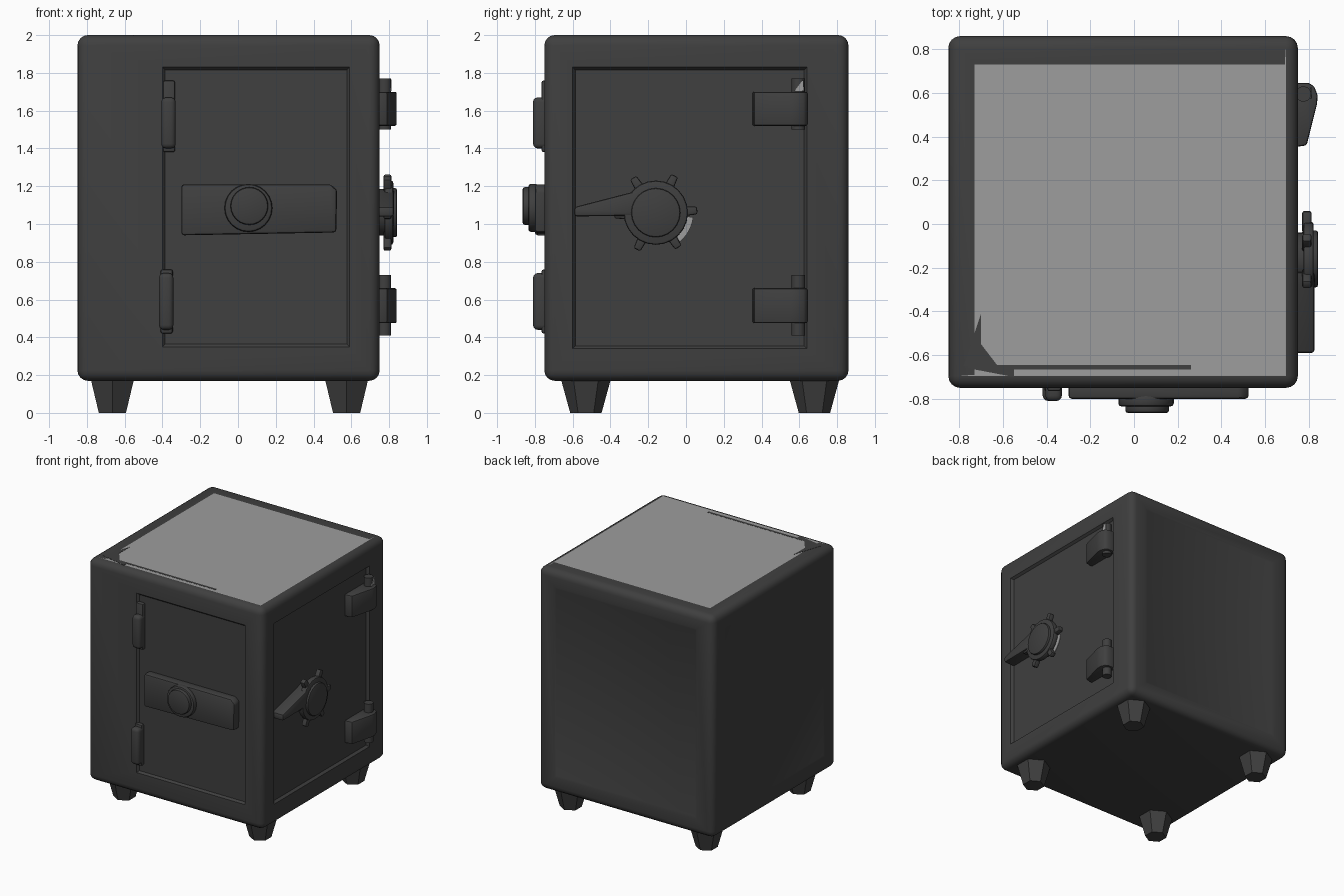
import bpy, bmesh, math
from mathutils import Vector

if "Cube" in bpy.data.objects:
    bpy.data.objects.remove(bpy.data.objects["Cube"])


def material(name, v):
    m = bpy.data.materials.new(name)
    m.diffuse_color = (v, v, v, 1)
    m.use_nodes = True
    m.node_tree.nodes["Principled BSDF"].inputs["Base Color"].default_value = m.diffuse_color
    return m


DARK = material("dark iron", 0.05)
LIGHT = material("light steel", 0.34)


def finish(name, bm, mats):
    bmesh.ops.recalc_face_normals(bm, faces=bm.faces[:])
    me = bpy.data.meshes.new(name)
    bm.to_mesh(me)
    bm.free()
    ob = bpy.data.objects.new(name, me)
    bpy.context.collection.objects.link(ob)
    for m in mats:
        me.materials.append(m)
    bpy.ops.object.select_all(action='DESELECT')
    ob.select_set(True)
    bpy.context.view_layer.objects.active = ob
    bpy.ops.object.shade_smooth_by_angle(angle=math.radians(32))
    return ob


def prism(name, pts, axis, lo, hi, bevel=0.0, mat=DARK, segments=2):
    """Extrude a 2D outline along an axis (x: y,z  y: x,z  z: x,y)."""
    place = {'x': lambda a, b, d: (d, a, b),
             'y': lambda a, b, d: (a, d, b),
             'z': lambda a, b, d: (a, b, d)}[axis]
    bm = bmesh.new()
    low = [bm.verts.new(place(a, b, lo)) for a, b in pts]
    top = [bm.verts.new(place(a, b, hi)) for a, b in pts]
    bm.faces.new(low)
    bm.faces.new(top)
    n = len(pts)
    for i in range(n):
        j = (i + 1) % n
        bm.faces.new((low[i], low[j], top[j], top[i]))
    bmesh.ops.recalc_face_normals(bm, faces=bm.faces[:])
    if bevel:
        # round only the real corners, not the facets of round outlines
        edges = [e for e in bm.edges if e.calc_face_angle() > 0.6]
        bmesh.ops.bevel(bm, geom=edges, offset=bevel, segments=segments,
                        affect='EDGES', profile=0.5)
    return finish(name, bm, [mat])


def rect(a0, a1, b0, b1):
    return [(a0, b0), (a1, b0), (a1, b1), (a0, b1)]


def circle(a, b, r, n=24, start=0.0, end=2 * math.pi):
    return [(a + r * math.cos(start + (end - start) * i / n),
             b + r * math.sin(start + (end - start) * i / n)) for i in range(n)]


# Safe body: rounded box with recessed panels and a light lid
bm = bmesh.new()
bmesh.ops.create_cube(bm, size=1)
for v in bm.verts:
    v.co = Vector((v.co.x * 1.60 - 0.05, v.co.y * 1.61 + 0.055, v.co.z * 1.83 + 1.085))
bmesh.ops.bevel(bm, geom=bm.edges[:], offset=0.055, segments=4, affect='EDGES', profile=0.5)


def panel(normal, a_range, b_range, depth, mat=0):
    """Cut a rectangular panel into the big face that points along normal."""
    nrm = Vector(normal)
    bm.normal_update()
    face = max((f for f in bm.faces if f.normal.dot(nrm) > 0.99), key=lambda f: f.calc_area())
    a, b = [i for i in range(3) if abs(normal[i]) < 0.5]
    bmesh.ops.inset_region(bm, faces=[face], thickness=0.04)
    mid = face.calc_center_median()
    for v in face.verts:
        hi_a, hi_b = v.co[a] > mid[a], v.co[b] > mid[b]
        v.co[a], v.co[b] = a_range[hi_a], b_range[hi_b]
    face.material_index = mat
    if depth:
        bmesh.ops.inset_region(bm, faces=[face], thickness=0.02, depth=-depth)


panel((0, -1, 0), (-0.40, 0.59), (0.35, 1.83), 0.016)
panel((1, 0, 0), (-0.60, 0.64), (0.34, 1.83), 0.02)
panel((-1, 0, 0), (-0.60, 0.71), (0.30, 1.87), 0.006)
panel((0, 1, 0), (-0.70, 0.60), (0.30, 1.87), 0.006)
panel((0, 0, 1), (-0.73, 0.69), (-0.69, 0.73), 0, 1)
# the light finish reaches the lid's front and right border
for f in bm.faces:
    c = f.calc_center_median()
    if f.normal.z > 0.99 and (c.y < -0.6 or c.x > 0.67):
        f.material_index = 1
finish("safe_body", bm, [DARK, LIGHT])

# Worn dark patches on the lid
prism("lid_corner_patch", [(-0.78, -0.65), (-0.60, -0.68), (-0.70, -0.55), (-0.70, -0.41)],
      'z', 1.996, 2.0015)
prism("lid_front_patch", [(-0.76, -0.66), (-0.55, -0.70), (-0.55, -0.665), (0.26, -0.665),
                          (0.26, -0.645), (-0.76, -0.645)], 'z', 1.996, 2.001)

# Tapered six-sided feet
for x, side in ((-0.665, "left"), (0.575, "right")):
    for y, end in ((-0.53, "front"), (0.68, "back")):
        bm = bmesh.new()
        bmesh.ops.create_cone(bm, cap_ends=True, segments=6, radius1=0.083,
                              radius2=0.138, depth=0.20)
        for v in bm.verts:
            v.co += Vector((x, y, 0.10))
        finish(f"foot_{end}_{side}", bm, [DARK])

# Front door: hinges with pins, handle plate and knob
for x, z0, z1, p0, p1, name in ((-0.368, 1.40, 1.67, 1.38, 1.76, "upper"),
                                (-0.38, 0.44, 0.74, 0.42, 0.76, "lower")):
    prism(f"front_hinge_{name}", rect(x - 0.038, x + 0.038, z0, z1),
          'y', -0.81, -0.72, 0.025, segments=3)
    prism(f"front_hinge_pin_{name}", rect(x - 0.03, x + 0.035, p0, p1),
          'y', -0.765, -0.72, 0.012)
prism("handle_plate", [(-0.30, 0.94), (0.52, 0.955), (0.525, 1.18), (0.49, 1.21), (-0.30, 1.21)],
      'y', -0.80, -0.72, 0.015)
prism("knob_base", circle(0.055, 1.085, 0.127), 'y', -0.835, -0.78, 0.014)
prism("knob_cap", circle(0.06, 1.095, 0.10), 'y', -0.865, -0.82, 0.012)

# Right door: tapered strap hinges with pins
strap = [(0.72, 0.35), (0.79, 0.36), (0.815, 0.46), (0.838, 0.55), (0.84, 0.59),
         (0.825, 0.63), (0.80, 0.645), (0.72, 0.645)]
for z0, z1, p0, p1, name in ((1.52, 1.70, 1.50, 1.77, "upper"),
                             (0.475, 0.66, 0.41, 0.73, "lower")):
    prism(f"side_hinge_{name}", strap, 'z', z0, z1, 0.01)
    prism(f"side_hinge_pin_{name}", circle(0.775, 0.595, 0.036, 12), 'z', p0, p1)
prism("hinge_wear_mark", [(0.575, 1.705), (0.625, 1.705), (0.62, 1.765)], 'x', 0.806, 0.813, mat=LIGHT)

# Right door: spoked wheel on a hub with a locking arm
WY, WZ = -0.16, 1.06
prism("wheel_boss", circle(WY, WZ, 0.12), 'x', 0.71, 0.79)
prism("wheel_rim", circle(WY, WZ, 0.17), 'x', 0.775, 0.822, 0.012)
prism("wheel_face", circle(WY, WZ, 0.13), 'x', 0.80, 0.842, 0.01)
for i in range(6):
    t = math.radians(3 + 60 * i)
    c, s = math.cos(t), math.sin(t)
    pts = [(WY + r * c - w * s, WZ + r * s + w * c)
           for r, w in ((0.12, -0.028), (0.22, -0.02), (0.22, 0.02), (0.12, 0.028))]
    prism(f"wheel_spoke_{i + 1}", pts, 'x', 0.77, 0.812, 0.01)
arc = circle(WY, WZ, 0.20, 8, math.radians(-55), math.radians(0))
inner = circle(WY, WZ, 0.12, 8, math.radians(-55), math.radians(0))
prism("wheel_wear_mark", arc + inner[::-1], 'x', 0.772, 0.780, mat=LIGHT)
prism("locking_arm", [(-0.59, 1.04), (-0.22, 1.045), (-0.22, 1.19), (-0.28, 1.17), (-0.59, 1.09)],
      'x', 0.72, 0.825, 0.012)
